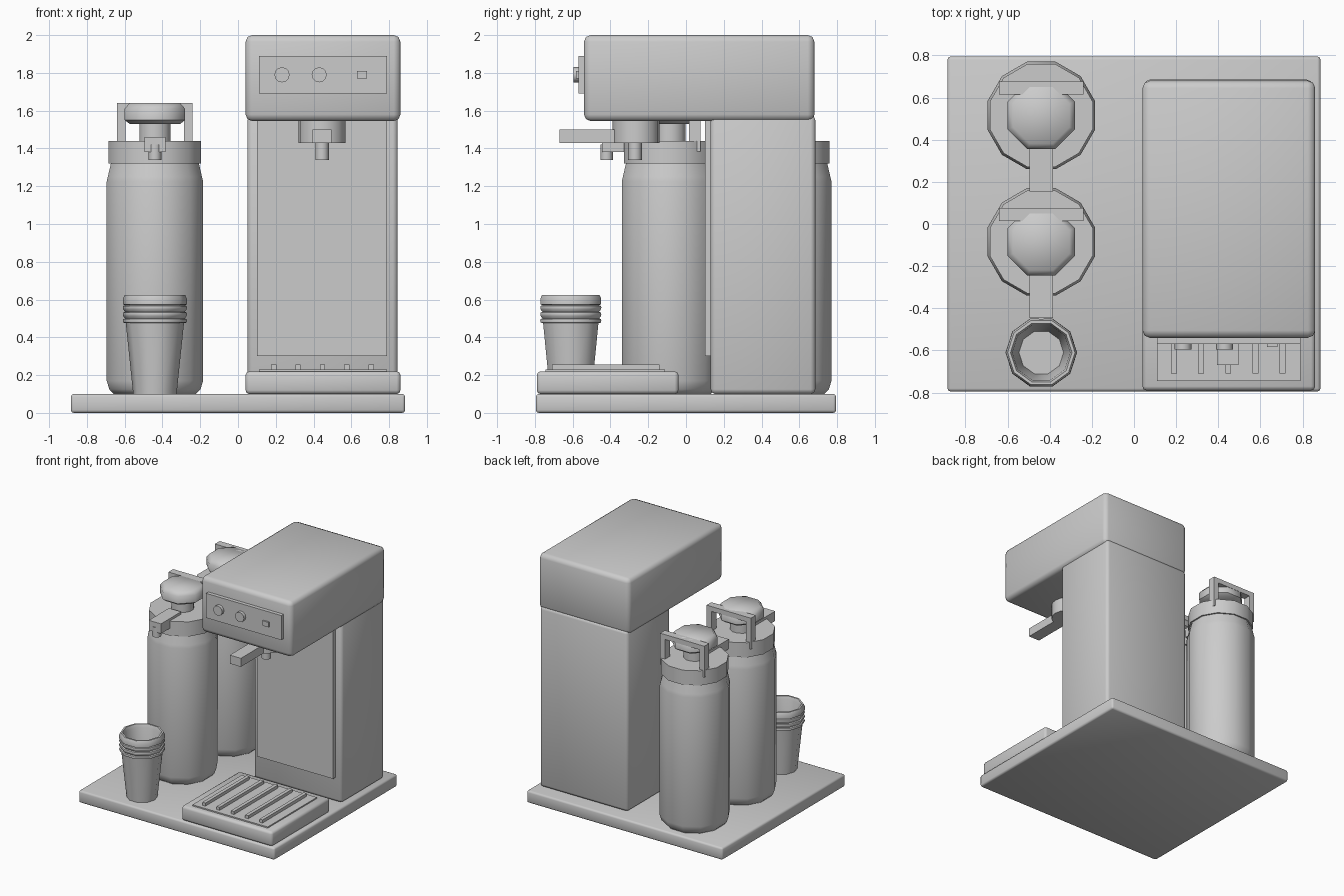
import bpy, bmesh, math
from mathutils import Matrix

if "Cube" in bpy.data.objects:
    bpy.data.objects.remove(bpy.data.objects["Cube"])


def finish(name, bm, smooth=None):
    bmesh.ops.recalc_face_normals(bm, faces=bm.faces)
    me = bpy.data.meshes.new(name)
    bm.to_mesh(me)
    bm.free()
    ob = bpy.data.objects.new(name, me)
    bpy.context.collection.objects.link(ob)
    if smooth:
        for p in me.polygons:
            p.use_smooth = True
        me.set_sharp_from_angle(angle=math.radians(smooth))
    return ob


def box(name, x, y, z, bevel=0.0):
    """Box from (min, max) pairs with optional rounded edges."""
    bm = bmesh.new()
    size = [b - a for a, b in (x, y, z)]
    mid = [(a + b) / 2 for a, b in (x, y, z)]
    m = Matrix.Translation(mid) @ Matrix.Diagonal((*size, 1))
    bmesh.ops.create_cube(bm, size=1, matrix=m)
    if bevel:
        bmesh.ops.bevel(bm, geom=bm.edges[:], offset=bevel, segments=2,
                        profile=0.5, affect='EDGES')
    return finish(name, bm, 50 if bevel else None)


def lathe(name, profile, n, at, phase=0.0, smooth=50, along_y=False):
    """Closed solid turned from (radius, height) points, capped at both ends."""
    bm = bmesh.new()
    rings = []
    for r, h in profile:
        ring = []
        for i in range(n):
            a = 2 * math.pi * (i + phase) / n
            c, s = r * math.cos(a), r * math.sin(a)
            p = (c, h, s) if along_y else (c, s, h)
            ring.append(bm.verts.new([p[k] + at[k] for k in range(3)]))
        rings.append(ring)
    for a, b in zip(rings, rings[1:]):
        for i in range(n):
            j = (i + 1) % n
            bm.faces.new((a[i], a[j], b[j], b[i]))
    bm.faces.new(rings[0])
    bm.faces.new(rings[-1])
    return finish(name, bm, smooth)


# base board
box("base_board", (-0.885, 0.885), (-0.795, 0.795), (0, 0.10), 0.015)

# brewer body
box("brewer_tower", (0.05, 0.845), (0.13, 0.685), (0.10, 1.575), 0.025)
box("tower_front_panel", (0.10, 0.79), (0.10, 0.14), (0.30, 1.56))
box("brewer_head", (0.04, 0.86), (-0.54, 0.68), (1.545, 2.0), 0.035)

# control panel with knobs and switch
box("control_panel", (0.11, 0.79), (-0.57, -0.53), (1.69, 1.89))
for i, x in enumerate((0.233, 0.43)):
    lathe(f"control_knob_{i + 1}", [(0.04, -0.595), (0.04, -0.56)], 12,
          (x, 0, 1.79), along_y=True)
box("power_switch", (0.63, 0.682), (-0.583, -0.56), (1.77, 1.81))

# brew basket, its handle and its outlet
lathe("brew_basket", [(0.125, 1.43), (0.125, 1.56)], 16, (0.445, -0.265, 0))
box("basket_handle", (0.395, 0.495), (-0.67, -0.36), (1.43, 1.50))
lathe("basket_outlet", [(0.036, 1.34), (0.036, 1.44)], 12, (0.445, -0.27, 0))

# drip tray with slats
box("drip_tray", (0.04, 0.86), (-0.79, -0.04), (0.10, 0.22), 0.02)
box("tray_plate", (0.11, 0.79), (-0.745, -0.11), (0.21, 0.23))
for i in range(5):
    x = 0.189 + 0.129 * i
    box(f"tray_slat_{i + 1}", (x - 0.014, x + 0.014), (-0.71, -0.14), (0.22, 0.255))

# two pump flasks
X = -0.44
for i, y in enumerate((-0.085, 0.515)):
    k, at = i + 1, (X, y, 0)
    lathe(f"flask_body_{k}", [(0.225, 0.10), (0.25, 0.125), (0.264, 0.17), (0.264, 1.225),
                              (0.258, 1.25), (0.24, 1.325)], 12, at, 0.5)
    lathe(f"flask_collar_{k}", [(0.253, 1.32), (0.253, 1.44)], 12, at, 0.5)
    lathe(f"pump_neck_{k}", [(0.085, 1.43), (0.085, 1.54)], 12, at, 0.5)
    lathe(f"pump_button_{k}", [(0.145, 1.53), (0.173, 1.55), (0.173, 1.61),
                               (0.145, 1.64)], 8, at, 0.5)
    box(f"flask_spout_{k}", (X - 0.055, X + 0.055), (y - 0.36, y - 0.10), (1.38, 1.46))
    lathe(f"spout_nozzle_{k}", [(0.034, 1.34), (0.034, 1.42)], 10, (X, y - 0.335, 0))
    hy = (y + 0.10, y + 0.162)
    box(f"carry_bar_{k}", (X - 0.2, X + 0.2), hy, (1.60, 1.64))
    for side, s in (("left", -1), ("right", 1)):
        xs = sorted((X + s * 0.2, X + s * 0.155))
        box(f"carry_leg_{side}_{k}", xs, hy, (1.385, 1.61))

# stack of paper cups: outer wall, stacked rims, hollow inside
cup = [(0.115, 0.10), (0.154, 0.475)]
for z in (0.475, 0.51, 0.545):
    cup += [(0.168, z + 0.003), (0.17, z + 0.013), (0.168, z + 0.021), (0.158, z + 0.025)]
cup += [(0.169, 0.575), (0.169, 0.605), (0.16, 0.625), (0.146, 0.625), (0.137, 0.60),
        (0.106, 0.25)]
lathe("cup_stack", cup, 10, (X, -0.61, 0))
